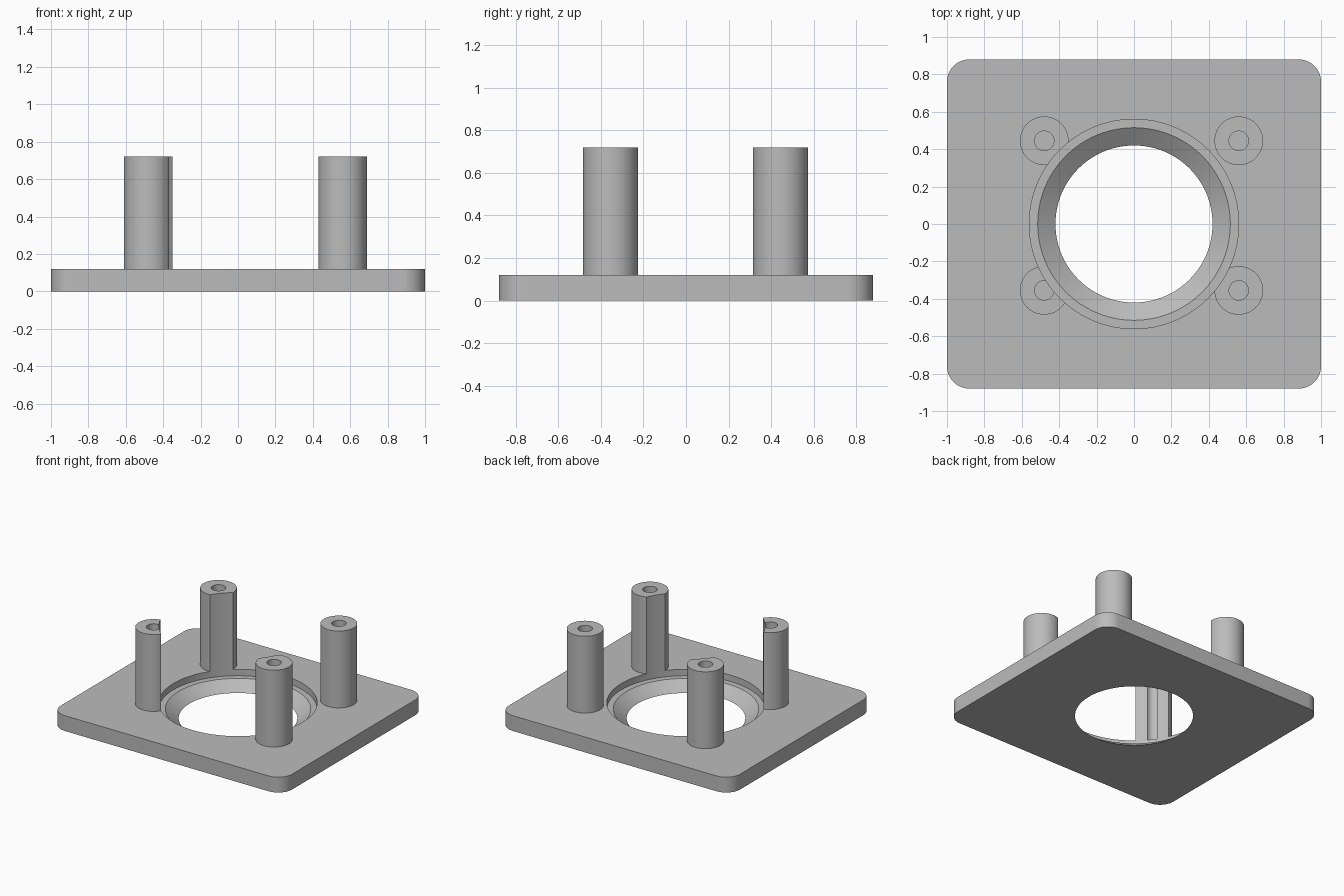
import bpy, bmesh
from math import cos, sin, pi, radians

if "Cube" in bpy.data.objects:
    bpy.data.objects.remove(bpy.data.objects["Cube"], do_unlink=True)

grey = bpy.data.materials.new("plain_grey")
grey.use_nodes = True
GREY = (0.5, 0.5, 0.5, 1)
grey.diffuse_color = GREY
grey.node_tree.nodes["Principled BSDF"].inputs["Base Color"].default_value = GREY

PLATE_TOP, POST_TOP, LEDGE = 0.12, 0.72, 0.07


def make_object(name, bm):
    bmesh.ops.recalc_face_normals(bm, faces=bm.faces)
    mesh = bpy.data.meshes.new(name)
    bm.to_mesh(mesh)
    bm.free()
    mesh.materials.append(grey)
    obj = bpy.data.objects.new(name, mesh)
    bpy.context.collection.objects.link(obj)
    return obj


def extrude_outline(name, outline, z0, z1):
    bm = bmesh.new()
    face = bm.faces.new([bm.verts.new((x, y, z0)) for x, y in outline])
    top = bmesh.ops.extrude_face_region(bm, geom=[face])["geom"]
    verts = [v for v in top if isinstance(v, bmesh.types.BMVert)]
    bmesh.ops.translate(bm, vec=(0, 0, z1 - z0), verts=verts)
    return make_object(name, bm)


def arc(cx, cy, r, start, sweep, n):
    return [(cx + r * cos(start + sweep * i / n), cy + r * sin(start + sweep * i / n))
            for i in range(n + 1)]


def circle(cx, cy, r, n):
    return arc(cx, cy, r, 0, 2 * pi, n)[:-1]


def lathe(name, profile, n):
    bm = bmesh.new()
    rings = [[bm.verts.new((x, y, z)) for x, y in circle(0, 0, r, n)] for r, z in profile]
    for a, b in zip(rings, rings[1:]):
        for i in range(n):
            j = (i + 1) % n
            bm.faces.new((a[i], a[j], b[j], b[i]))
    bm.faces.new(rings[0])
    bm.faces.new(rings[-1])
    return make_object(name, bm)


def cut(obj, cutter):
    mod = obj.modifiers.new("cut", "BOOLEAN")
    mod.operation, mod.solver, mod.object = "DIFFERENCE", "EXACT", cutter
    bpy.context.view_layer.objects.active = obj
    bpy.ops.object.modifier_apply(modifier=mod.name)


def smooth(obj):
    bpy.ops.object.select_all(action="DESELECT")
    obj.select_set(True)
    bpy.context.view_layer.objects.active = obj
    bpy.ops.object.shade_smooth_by_angle(angle=radians(30))


# Cutter for the tapered opening, its ledge and the clearance above
opening = lathe("opening_cutter", [(0.42, -0.1), (0.42, 0), (0.515, LEDGE),
                                   (0.56, LEDGE), (0.56, 1)], 96)
opening.hide_render = True

# Rounded base plate
R = 0.12
corners = [(1, 1), (-1, 1), (-1, -1), (1, -1)]
outline = []
for k, (sx, sy) in enumerate(corners):
    outline += arc(sx * (1 - R), sy * (0.88 - R), R, k * pi / 2, pi / 2, 12)
plate = extrude_outline("base_plate", outline, 0, PLATE_TOP)
cut(plate, opening)
smooth(plate)

# Four hollow posts, trimmed where they reach into the opening
for side, x in (("left", 0.56), ("right", -0.48)):
    for end, y in (("front", -0.355), ("back", 0.445)):
        post = extrude_outline(f"{end}_{side}_post", circle(x, y, 0.13, 48),
                               PLATE_TOP, POST_TOP)
        bore = extrude_outline("bore_cutter", circle(x, y, 0.052, 32), PLATE_TOP - 0.1, 1)
        cut(post, bore)
        bpy.data.objects.remove(bore, do_unlink=True)
        cut(post, opening)
        smooth(post)

bpy.data.objects.remove(opening, do_unlink=True)
